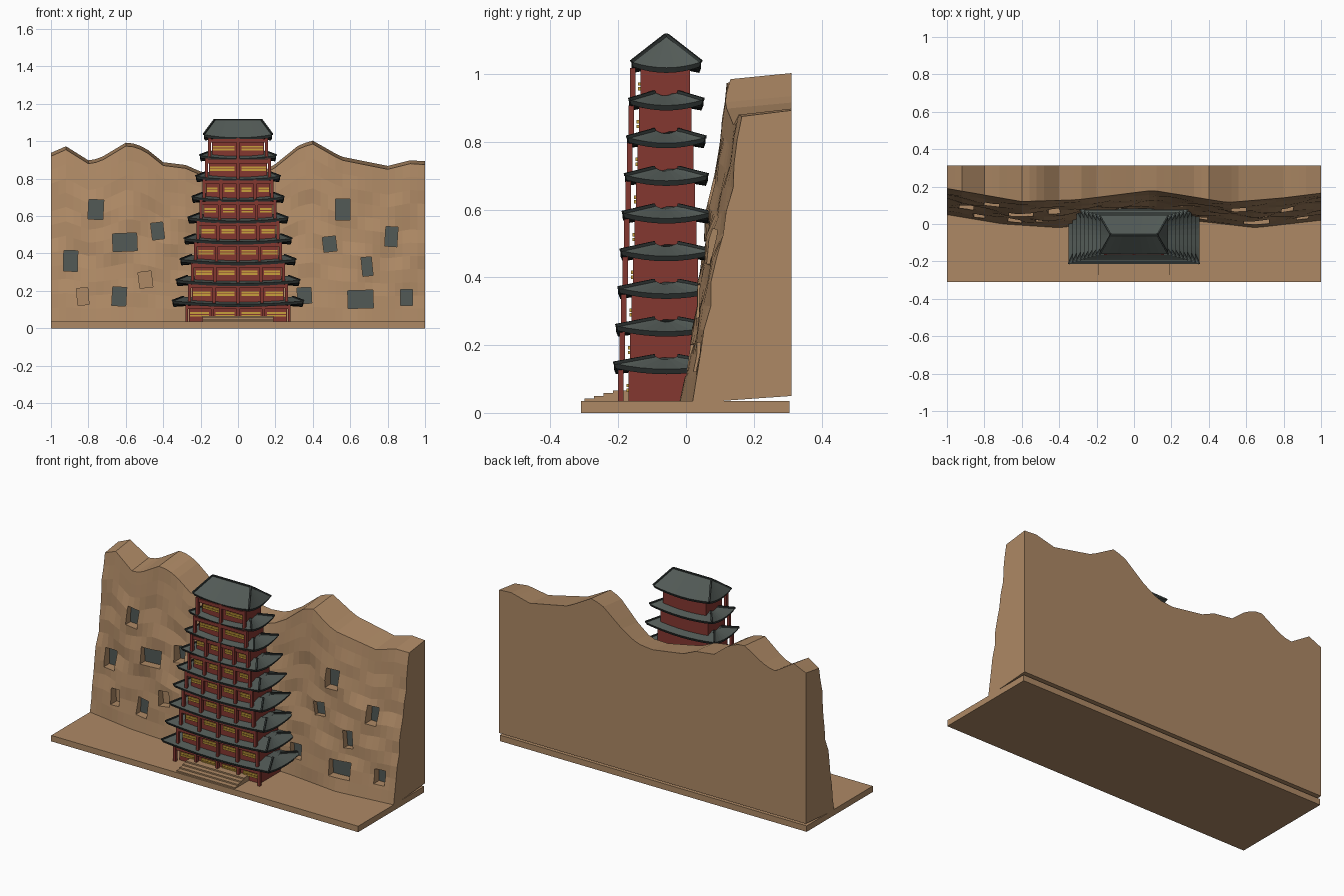
import bpy, bmesh, math
from mathutils import Matrix, Vector

if "Cube" in bpy.data.objects:
    bpy.data.objects.remove(bpy.data.objects["Cube"], do_unlink=True)


def material(name, r, g, b):
    m = bpy.data.materials.new(name)
    m.use_nodes = True
    m.diffuse_color = (r, g, b, 1)
    node = next(n for n in m.node_tree.nodes if n.type == "BSDF_PRINCIPLED")
    node.inputs["Base Color"].default_value = (r, g, b, 1)
    node.inputs["Roughness"].default_value = 0.9
    return m


SAND = material("sandstone", 0.42, 0.25, 0.13)
RED = material("red_wood", 0.23, 0.038, 0.03)
SLATE = material("slate", 0.084, 0.102, 0.093)
DARK = material("dark_tile", 0.03, 0.037, 0.035)
GOLD = material("gold_lattice", 0.58, 0.35, 0.045)


def make(name, bm, *mats):
    bmesh.ops.recalc_face_normals(bm, faces=bm.faces)
    mesh = bpy.data.meshes.new(name)
    bm.to_mesh(mesh)
    bm.free()
    for m in mats:
        mesh.materials.append(m)
    ob = bpy.data.objects.new(name, mesh)
    bpy.context.collection.objects.link(ob)
    return ob


def box(bm, x0, x1, y0, y1, z0, z1, tilt=0):
    centre = Vector((x0 + x1, y0 + y1, z0 + z1)) / 2
    size = Matrix.Diagonal((x1 - x0, y1 - y0, z1 - z0, 1))
    mat = Matrix.Translation(centre) @ Matrix.Rotation(tilt, 4, "Y") @ size
    bmesh.ops.create_cube(bm, size=1, matrix=mat)


def bar(bm, p, q, w):
    d = q - p
    mat = (Matrix.Translation((p + q) / 2) @ d.to_track_quat("Z", "Y").to_matrix().to_4x4()
           @ Matrix.Diagonal((w, w, d.length, 1)))
    bmesh.ops.create_cube(bm, size=1, matrix=mat)


def loft(bm, rings, mat_of=lambda i: 0):
    """Skin closed rings of equal length and cap both ends."""
    vs = [[bm.verts.new(p) for p in ring] for ring in rings]
    n = len(vs[0])
    for i in range(len(vs) - 1):
        for j in range(n):
            k = (j + 1) % n
            f = bm.faces.new((vs[i][j], vs[i][k], vs[i + 1][k], vs[i + 1][j]))
            f.material_index = mat_of(i)
    bm.faces.new(vs[0])
    bm.faces.new(vs[-1])


def interp(points, x):
    for (a, u), (b, v) in zip(points, points[1:]):
        if x <= b:
            return u + (v - u) * (x - a) / (b - a)
    return points[-1][1]


# Ground slab
bm = bmesh.new()
box(bm, -1, 1, -0.31, 0.305, 0, 0.035)
make("ground_slab", bm, SAND)

# Cliff
RIDGE = [(-1, .92), (-.92, .955), (-.8, .88), (-.74, .89), (-.59, .98), (-.5, .95),
         (-.4, .87), (-.28, .855), (-.2, .82), (0, .79), (.1, .8), (.2, .86), (.33, .965),
         (.4, .985), (.55, .9), (.7, .87), (.8, .85), (.92, .88), (1, .875)]
CREST_Y = [(-1, .19), (-.6, .12), (-.3, .13), (.1, .18), (.5, .115), (.8, .14), (1, .165)]
FOOT_Y = [(-1, .05), (-.7, 0), (-.4, -.02), (0, .03), (.3, .02), (.65, -.02), (1, .02)]


def cliff_y(x, t):
    wave = (math.sin(9 * x + 8 * t) + math.sin(23 * x - 13 * t + 1)
            + math.sin(15 * x + 29 * t + 2)) * 0.006 * math.sin(math.pi * t)
    return interp(FOOT_Y, x) * (1 - t) + interp(CREST_Y, x) * t + wave


ROWS, COLS = 12, 50
rings = []
for i in range(COLS + 1):
    x = -1 + 2 * i / COLS
    top = interp(RIDGE, x)
    ring = [(x, cliff_y(x, j / ROWS), 0.035 + (top - 0.035) * j / ROWS) for j in range(ROWS + 1)]
    rings.append(ring + [(x, 0.312, top + 0.018), (x, 0.312, 0.05), (x, 0.1, 0.035)])
bm = bmesh.new()
loft(bm, rings)
cliff = make("cliff", bm, SAND)

# Cave niches: x, z, width, height, tilt, has a dark back
NICHES = [(-.76, .635, .08, .105, .05, 1), (-.605, .46, .13, .095, -.04, 1),
          (-.43, .52, .065, .09, -.12, 1), (-.895, .36, .075, .11, .02, 1),
          (-.635, .17, .075, .1, .06, 1), (-.495, .26, .07, .085, -.12, 0),
          (-.83, .17, .06, .09, -.08, 0), (.56, .635, .08, .11, 0, 1),
          (.49, .45, .07, .08, -.12, 1), (.82, .49, .065, .105, .06, 1),
          (.69, .33, .055, .1, -.1, 1), (.355, .175, .075, .085, -.05, 1),
          (.655, .155, .135, .095, -.03, 1), (.9, .165, .065, .085, 0, 1)]
bm, backs = bmesh.new(), bmesh.new()
for x, z, w, h, tilt, dark in NICHES:
    t = (z + h / 2 - 0.035) / (interp(RIDGE, x) - 0.035)
    back = cliff_y(x, t) + 0.04
    box(bm, x - w / 2, x + w / 2, back - 0.2, back, z - h / 2, z + h / 2, tilt)
    if dark:
        box(backs, x - w / 2, x + w / 2, back - 0.006, back + 0.002, z - h / 2, z + h / 2, tilt)
make("niche_backs", backs, SLATE)
cutter = make("niche_cutter", bm, SAND)
cutter.hide_render = True
cut = cliff.modifiers.new("niches", "BOOLEAN")
cut.operation, cut.solver, cut.object = "DIFFERENCE", "EXACT", cutter
bpy.context.view_layer.objects.active = cliff
bpy.ops.object.modifier_apply(modifier=cut.name)
bpy.data.objects.remove(cutter, do_unlink=True)

# Entrance steps
bm = bmesh.new()
for i in range(4):
    box(bm, -0.19, 0.19, -0.3 + 0.028 * i, -0.17, 0.03, 0.042 + 0.008 * i)
make("entrance_steps", bm, SAND)

# Tower
CY, TIERS, SEGS = -0.058, 9, 8


def eave_ring(hx, hy, z, lift):
    """Rectangle whose corners curl upward."""
    corners = [(-1, -1), (1, -1), (1, 1), (-1, 1)]
    ring = []
    for (ax, ay), (bx, by) in zip(corners, corners[1:] + corners[:1]):
        for k in range(SEGS):
            t = k / SEGS
            ring.append((hx * (ax + (bx - ax) * t), CY + hy * (ay + (by - ay) * t),
                         z + lift * (2 * t - 1) ** 2))
    return ring


roofs, hips, walls, posts, lattice = [bmesh.new() for _ in range(5)]
floor = 0.035
for n in range(TIERS):
    f = n / (TIERS - 1)
    last = n == TIERS - 1
    z = 0.117 + 0.1112 * n
    hx, hy = 0.35 - 0.167 * f, 0.155 - 0.052 * f
    tx, ty = (0.125, 0.003) if last else (hx - 0.058, 0.035)
    peak = z + (0.108 if last else 0.04)
    lift = 0.017
    # curled roof with a dark eave edge
    loft(roofs, [eave_ring(hx * 0.7, hy * 0.6, z + 0.004, 0),
                 eave_ring(hx - 0.006, hy - 0.006, z - 0.003, lift),
                 eave_ring(hx, hy, z + 0.012, lift),
                 eave_ring(tx, ty, peak, 0 if last else 0.012)],
         lambda i: 0 if i == 2 else 1)
    # hip ridges
    for sx in (-1, 1):
        for sy in (-1, 1):
            bar(hips, Vector((sx * hx, CY + sy * hy, z + 0.013 + lift)),
                Vector((sx * tx, CY + sy * ty, peak + (0 if last else 0.012))), 0.009)
    if last:
        bar(hips, Vector((-tx, CY, peak)), Vector((tx, CY, peak)), 0.01)
    # storey walls
    bx, front = 0.262 - 0.122 * f, -0.17 + 0.035 * f
    box(walls, -bx, bx, front, 0.05 - 0.038 * f, floor, z + 0.012)
    # columns and beam
    px, py = bx + 0.012, front - 0.022
    bays = 4 if n < 7 else 2
    for k in range(bays + 1):
        x = px * (2 * k / bays - 1)
        box(posts, x - 0.008, x + 0.008, py - 0.008, py + 0.008, floor, z + 0.012)
    box(posts, -px, px, py - 0.006, py + 0.006, z - 0.014, z + 0.006)
    # gold lattice strips
    for k in range(bays):
        x = px * ((2 * k + 1) / bays - 1)
        w = px / bays - 0.018
        for dz in (-0.05, -0.036):
            box(lattice, x - w, x + w, front - 0.006, front + 0.002, z + dz - 0.005, z + dz + 0.005)
    floor = z + 0.012

make("tiered_roofs", roofs, SLATE, DARK)
make("hip_ridges", hips, DARK)
make("storey_walls", walls, RED)
make("columns_and_beams", posts, RED)
make("lattice_windows", lattice, GOLD)
